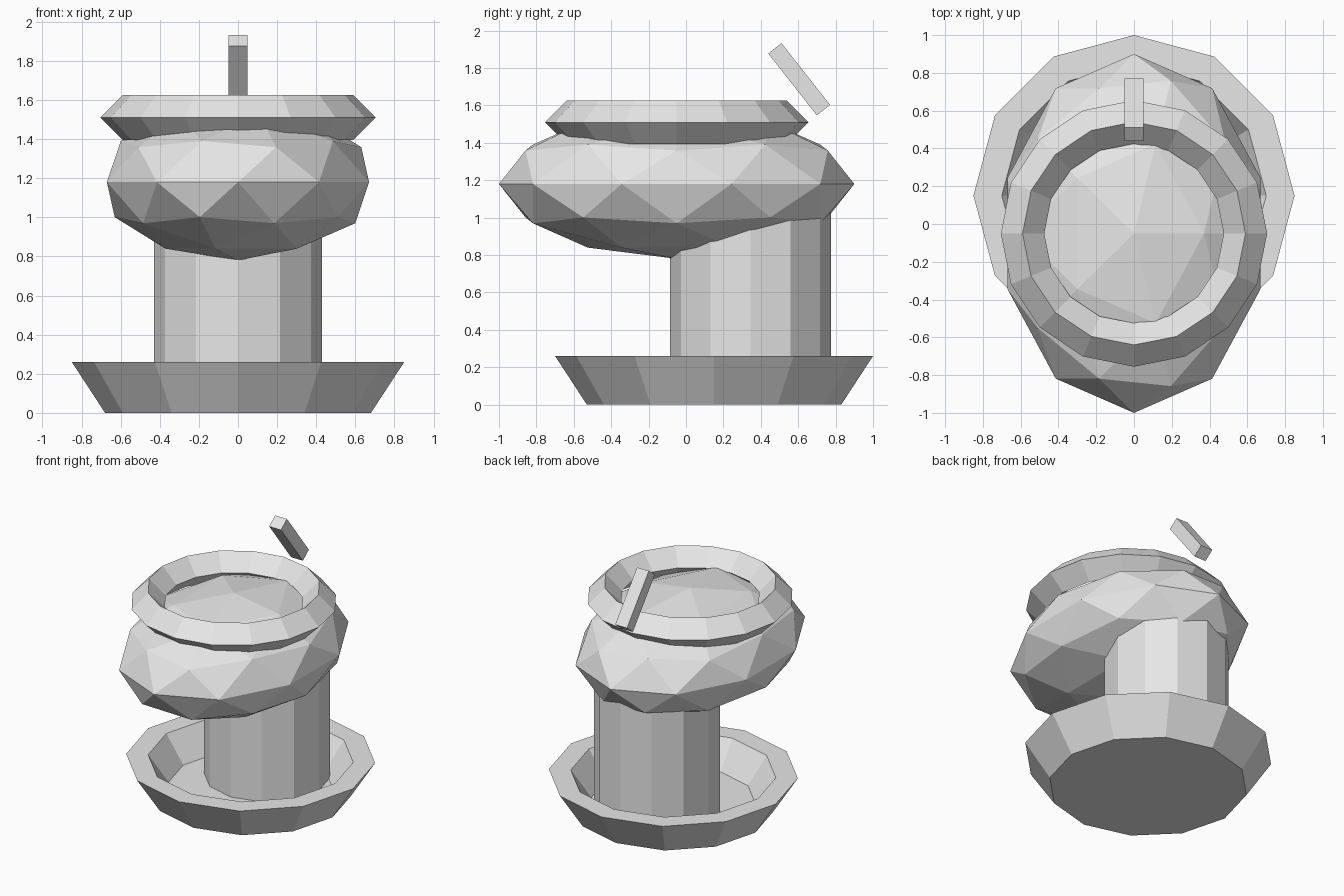
import bpy
import bmesh
from math import cos, sin, tau, radians
from mathutils import Matrix, Vector

cube = bpy.data.objects.get("Cube")
if cube:
    bpy.data.objects.remove(cube, do_unlink=True)

grey = bpy.data.materials.new("plain grey")
grey.use_nodes = True
grey.diffuse_color = (0.8, 0.8, 0.8, 1)
grey.node_tree.nodes["Principled BSDF"].inputs["Base Color"].default_value = (0.8, 0.8, 0.8, 1)


def finish(name, bm, location):
    """Turn a bmesh into a flat-shaded grey object."""
    bmesh.ops.recalc_face_normals(bm, faces=bm.faces)
    mesh = bpy.data.meshes.new(name)
    bm.to_mesh(mesh)
    bm.free()
    mesh.materials.append(grey)
    obj = bpy.data.objects.new(name, mesh)
    obj.location = location
    bpy.context.collection.objects.link(obj)
    return obj


def lathe(name, profile, sides, location, closed=False):
    """Spin (radius, height) points around z; cap the ends or close the loop."""
    bm = bmesh.new()
    rings = [[bm.verts.new((r * cos(tau * i / sides), r * sin(tau * i / sides), z))
              for i in range(sides)] for r, z in profile]
    pairs = list(zip(rings, rings[1:]))
    if closed:
        pairs.append((rings[-1], rings[0]))
    else:
        bm.faces.new(rings[0])
        bm.faces.new(rings[-1])
    for a, b in pairs:
        for i in range(sides):
            j = (i + 1) % sides
            bm.faces.new((a[i], a[j], b[j], b[i]))
    return finish(name, bm, location)


# Hollow dish with a sloping wall and a flat rim
lathe("base_dish", [(0.68, 0), (0.85, 0.26), (0.70, 0.26), (0.56, 0.06)], 12, (0, 0.15, 0))

# Column standing in the dish and running up into the bowl
lathe("column", [(0.43, 0.03), (0.43, 1.12)], 12, (0, 0.345, 0))

# Faceted oval bowl
bm = bmesh.new()
bmesh.ops.create_icosphere(bm, subdivisions=2, radius=1)
bmesh.ops.scale(bm, vec=Vector((0.705, 0.95, 0.40)), verts=bm.verts)
finish("bowl", bm, (0, -0.05, 1.18))

# Ring seat with a diamond cross-section
lathe("seat_ring", [(0.705, 0), (0.59, 0.115), (0.475, 0), (0.59, -0.115)], 16,
      (0, -0.05, 1.51), closed=True)

# Tilted handle behind the seat
bm = bmesh.new()
bmesh.ops.create_cube(bm, size=1, matrix=Matrix.Diagonal((0.098, 0.09, 0.42, 1)))
handle = finish("handle", bm, (0, 0.605, 1.74))
handle.rotation_euler.x = radians(38.2)
